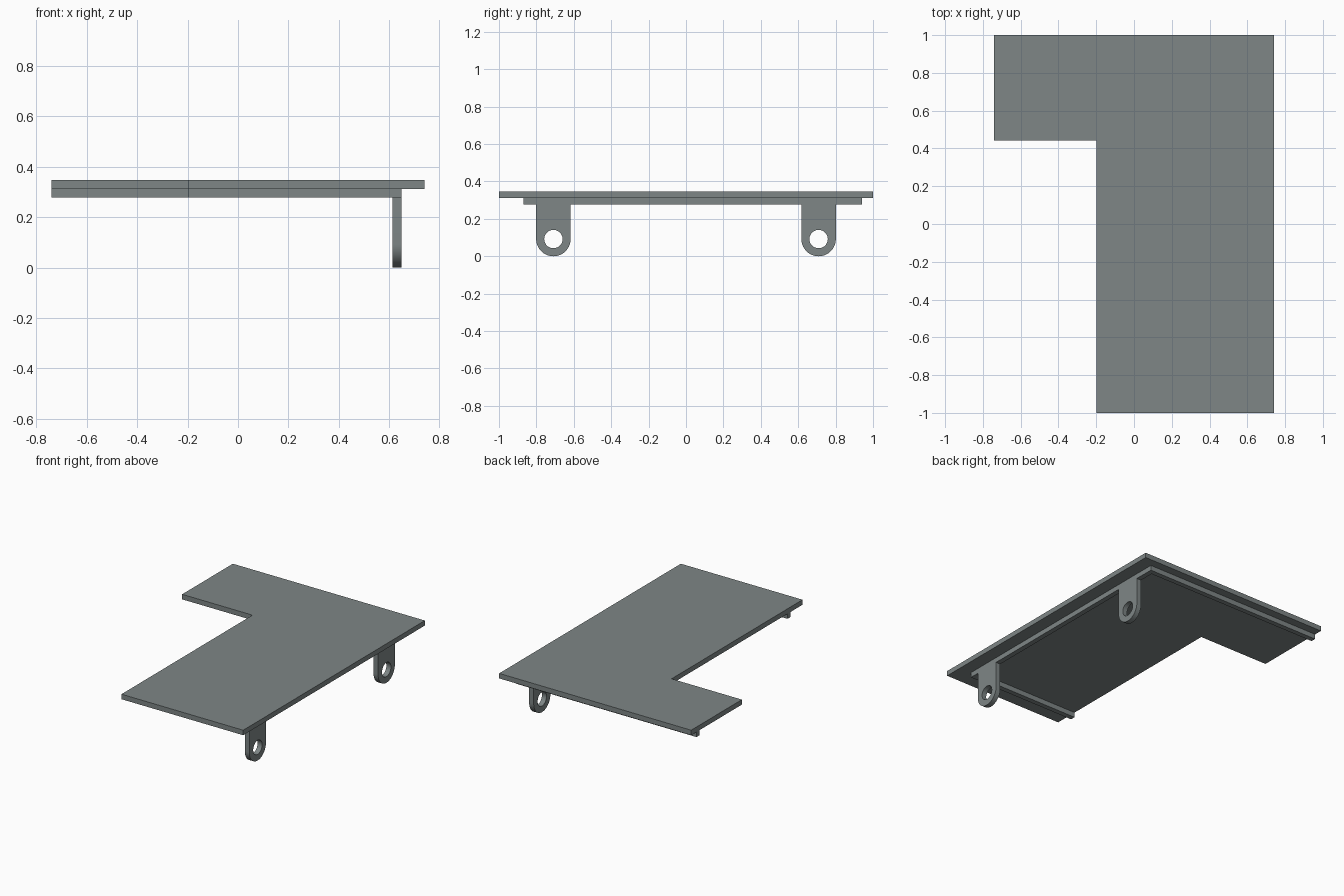
import bpy, bmesh, math
from mathutils import Vector

if "Cube" in bpy.data.objects:
    bpy.data.objects.remove(bpy.data.objects["Cube"])

grey = bpy.data.materials.new("slate_grey")
grey.diffuse_color = (0.21, 0.24, 0.24, 1)
grey.use_nodes = True
grey.node_tree.nodes["Principled BSDF"].inputs["Base Color"].default_value = grey.diffuse_color


def prism(name, points, depth):
    """Extrude a closed outline of 3D points along the depth vector."""
    bm = bmesh.new()
    face = bm.faces.new([bm.verts.new(p) for p in points])
    ext = bmesh.ops.extrude_face_region(bm, geom=[face])
    moved = [v for v in ext["geom"] if isinstance(v, bmesh.types.BMVert)]
    bmesh.ops.translate(bm, verts=moved, vec=Vector(depth))
    bmesh.ops.recalc_face_normals(bm, faces=bm.faces)
    mesh = bpy.data.meshes.new(name)
    bm.to_mesh(mesh)
    bm.free()
    ob = bpy.data.objects.new(name, mesh)
    bpy.context.collection.objects.link(ob)
    mesh.materials.append(grey)
    return ob


T = 0.035                      # sheet thickness
Z_RIB, Z_PLATE = 0.277, 0.312  # undersides of the ribs and the plate
X0, X1, XS = -0.74, 0.74, -0.198
RX = 0.648                     # outer face of the side rib
RY0, RY1 = -0.87, 0.942        # outer faces of the end ribs

# L-shaped top plate
outline = [(XS, -1), (X1, -1), (X1, 1), (X0, 1), (X0, 0.442), (XS, 0.442)]
prism("top_plate", [(x, y, Z_PLATE) for x, y in outline], (0, 0, T))

# Continuous rib along the front, side and back
rib = [(XS, RY0), (RX, RY0), (RX, RY1), (X0, RY1), (X0, RY1 - T),
       (RX - T, RY1 - T), (RX - T, RY0 + T), (XS, RY0 + T)]
prism("under_rib", [(x, y, Z_RIB) for x, y in rib], (0, 0, T))

# Rounded hinge lugs with a pin hole
R, HOLE, SEG = 0.092, 0.049, 32
for name, yc in (("front_lug", -0.709), ("back_lug", 0.709)):
    arc = [(yc + R * math.cos(a), R + R * math.sin(a))
           for a in (math.pi + math.pi * i / SEG for i in range(SEG + 1))]
    shape = arc + [(yc + R, Z_RIB), (yc - R, Z_RIB)]
    lug = prism(name, [(RX - T, y, z) for y, z in shape], (T, 0, 0))
    ring = [(RX - 2 * T, yc + HOLE * math.cos(a), R + HOLE * math.sin(a))
            for a in (math.tau * i / 48 for i in range(48))]
    cutter = prism(name + "_hole_cutter", ring, (3 * T, 0, 0))
    cutter.hide_render = True
    cutter.hide_set(True)
    cut = lug.modifiers.new("pin_hole", 'BOOLEAN')
    cut.object = cutter
    cut.solver = 'EXACT'
    # Smooth the curved walls, keep the rims sharp
    bpy.ops.object.select_all(action='DESELECT')
    bpy.context.view_layer.objects.active = lug
    lug.select_set(True)
    bpy.ops.object.modifier_apply(modifier=cut.name)
    bpy.ops.object.shade_smooth_by_angle(angle=math.radians(30))
    bpy.data.objects.remove(cutter)
